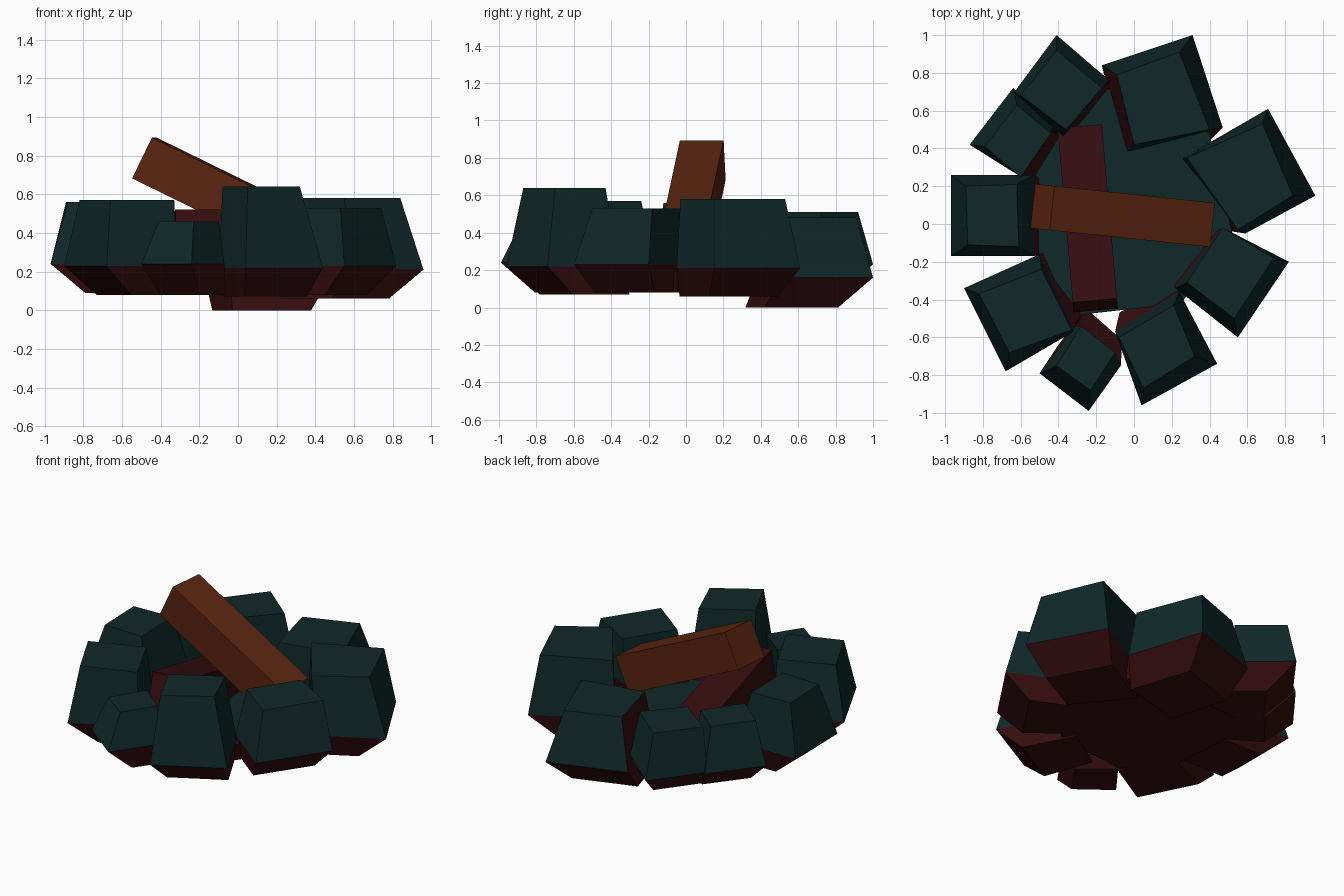
import bpy, bmesh
from math import radians
from mathutils import Vector, Euler

if "Cube" in bpy.data.objects:
    bpy.data.objects.remove(bpy.data.objects["Cube"])


def material(name, rgb):
    m = bpy.data.materials.new(name)
    m.diffuse_color = (*rgb, 1)
    m.use_nodes = True
    m.node_tree.nodes["Principled BSDF"].inputs["Base Color"].default_value = m.diffuse_color
    return m


TEAL = material("dark teal stone", (0.005, 0.021, 0.021))
MAROON = material("dark maroon", (0.036, 0.004, 0.005))
ORANGE = material("burnt orange wood", (0.105, 0.019, 0.005))


def finish(name, bm, mats):
    bmesh.ops.recalc_face_normals(bm, faces=bm.faces)
    me = bpy.data.meshes.new(name)
    bm.to_mesh(me)
    bm.free()
    for m in mats:
        me.materials.append(m)
    ob = bpy.data.objects.new(name, me)
    bpy.context.collection.objects.link(ob)
    return ob


def loft(name, rings, red_sides=()):
    """Stack (points, z) rings from bottom to top; the lowest band is maroon."""
    bm = bmesh.new()
    vs = [[bm.verts.new((x, y, z)) for x, y in pts] for pts, z in rings]
    n = len(vs[0])
    bm.faces.new(vs[0]).material_index = 1
    bm.faces.new(vs[-1])
    for k in range(len(vs) - 1):
        for i in range(n):
            j = (i + 1) % n
            f = bm.faces.new((vs[k][i], vs[k][j], vs[k + 1][j], vs[k + 1][i]))
            f.material_index = 1 if k == 0 or i in red_sides else 0
    return finish(name, bm, (TEAL, MAROON))


def stone(name, mid, top, z_bottom, z_mid, z_top, red_sides=()):
    # underside: the widest outline, shrunk and pulled toward the pit centre
    c = sum((Vector(p) for p in mid), Vector((0, 0))) / 4
    bottom = [c * 0.82 + (Vector(p) - c) * 0.8 for p in mid]
    loft(name, [(bottom, z_bottom), (mid, z_mid), (top, z_top)], red_sides)


# Ring of stones
stone("stone_back", [(-.17, .84), (-.04, .38), (.47, .51), (.31, 1.0)],
      [(-.09, .79), (0, .42), (.40, .50), (.24, .91)], 0.0, .16, .48, (0,))
stone("stone_right_back", [(.26, .35), (.59, -.05), (.96, .15), (.71, .61)],
      [(.28, .35), (.55, -.03), (.84, .15), (.68, .53)], .06, .21, .58)
stone("stone_right_front", [(.82, -.20), (.46, -.03), (.22, -.34), (.55, -.60)],
      [(.74, -.18), (.47, -.02), (.28, -.31), (.53, -.50)], .08, .23, .53)
stone("stone_front", [(.04, -.96), (.44, -.74), (.24, -.36), (-.10, -.57)],
      [(.05, -.87), (.32, -.70), (.21, -.43), (-.08, -.60)], .07, .22, .64)
stone("stone_front_small", [(-.50, -.79), (-.24, -.99), (-.07, -.75), (-.31, -.54)],
      [(-.41, -.75), (-.23, -.88), (-.10, -.68), (-.28, -.54)], .08, .24, .46)
stone("stone_left_front", [(-.90, -.34), (-.68, -.78), (-.32, -.57), (-.50, -.16)],
      [(-.82, -.37), (-.66, -.68), (-.33, -.56), (-.49, -.24)], .08, .23, .57)
stone("stone_left", [(-.97, .26), (-.97, -.17), (-.53, -.17), (-.53, .26)],
      [(-.89, .20), (-.88, -.11), (-.61, -.12), (-.62, .21)], .09, .24, .56)
stone("stone_left_back", [(-.87, .42), (-.59, .25), (-.42, .52), (-.64, .72)],
      [(-.79, .41), (-.60, .25), (-.44, .48), (-.62, .63)], .08, .23, .50)
stone("stone_back_left", [(-.64, .69), (-.38, .45), (-.13, .76), (-.41, 1.0)],
      [(-.60, .68), (-.36, .50), (-.17, .72), (-.41, .92)], .08, .23, .51)

# Ash bed inside the ring
bed = [(-.56, .2), (-.25, .7), (-.1, .72), (.4, .48),
       (.52, -.05), (.25, -.42), (-.28, -.48), (-.52, -.17)]
loft("ash_bed", [([(x * .92, y * .92) for x, y in bed], .08), (bed, .2)])


# Crossed logs
def log(name, length, centre, pitch, yaw, mat):
    bm = bmesh.new()
    bmesh.ops.create_cube(bm, size=1)
    bmesh.ops.scale(bm, vec=(length, .235, .235), verts=bm.verts)
    ob = finish(name, bm, (mat,))
    ob.location = centre
    ob.rotation_euler = Euler((0, radians(pitch), radians(yaw)))


log("upper_log", .95, (-.06, .045, .58), 26, -6, ORANGE)
log("lower_log", .95, (-.245, .03, .30), 13, 95, MAROON)
